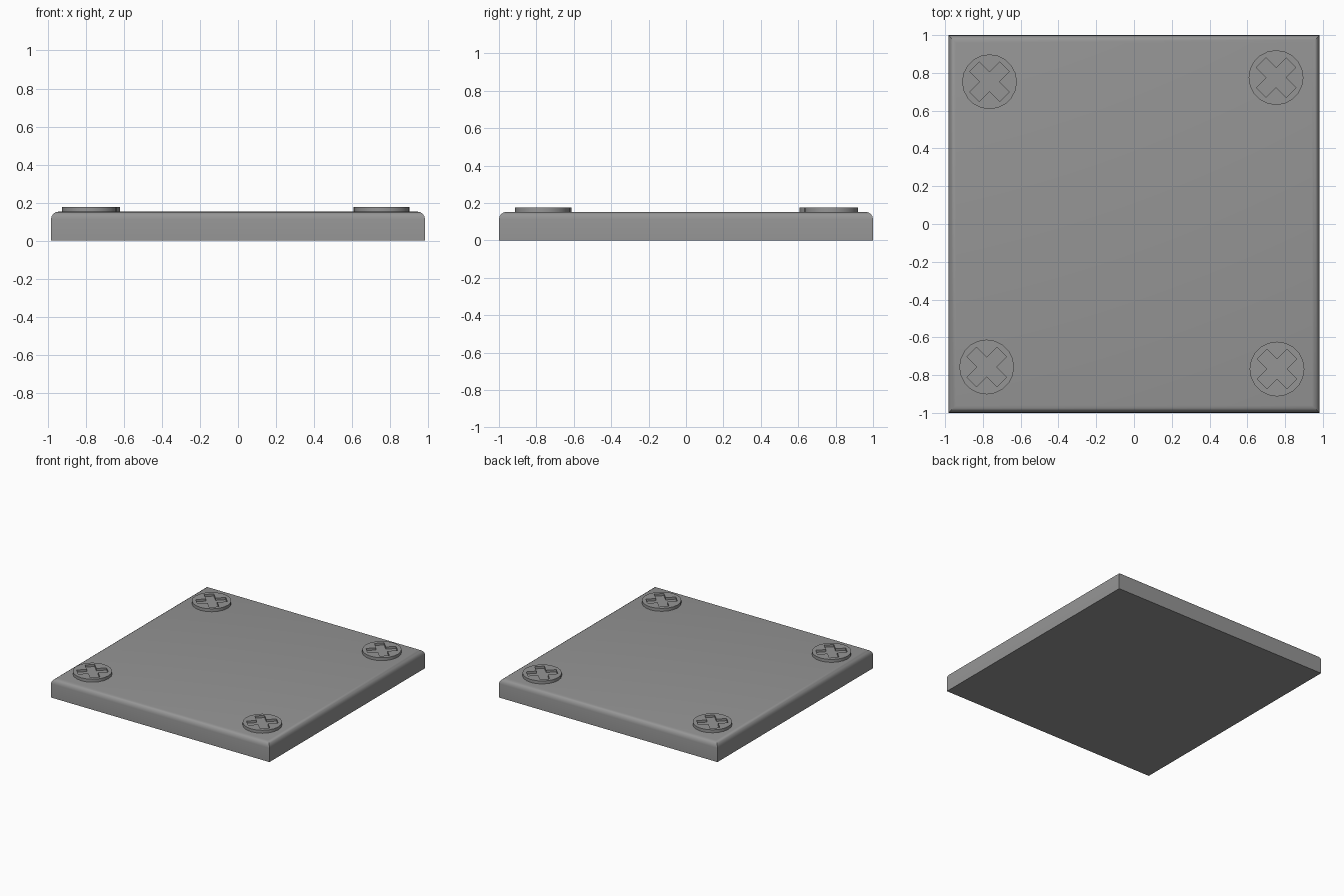
import bpy
import bmesh
import math

cube = bpy.data.objects.get("Cube")
if cube:
    bpy.data.objects.remove(cube)

GREY = (0.3, 0.3, 0.3, 1)
metal = bpy.data.materials.new("grey metal")
metal.use_nodes = True
metal.diffuse_color = GREY
metal.node_tree.nodes["Principled BSDF"].inputs["Base Color"].default_value = GREY


def make_object(name, bm):
    bmesh.ops.recalc_face_normals(bm, faces=bm.faces)
    mesh = bpy.data.meshes.new(name)
    bm.to_mesh(mesh)
    bm.free()
    mesh.materials.append(metal)
    obj = bpy.data.objects.new(name, mesh)
    bpy.context.collection.objects.link(obj)
    return obj


def smooth(obj, degrees):
    bpy.ops.object.select_all(action="DESELECT")
    obj.select_set(True)
    bpy.context.view_layer.objects.active = obj
    bpy.ops.object.shade_smooth_by_angle(angle=math.radians(degrees))


# Plate with rounded top edges and sharp upright corners
WIDTH, DEPTH, HEIGHT = 1.966, 2.0, 0.153
bm = bmesh.new()
bmesh.ops.create_cube(bm, size=1)
for v in bm.verts:
    v.co.x *= WIDTH
    v.co.y *= DEPTH
    v.co.z = (v.co.z + 0.5) * HEIGHT
top_edges = [e for e in bm.edges if all(v.co.z > 0.1 for v in e.verts)]
bmesh.ops.bevel(bm, geom=top_edges, offset=0.04, segments=4, profile=0.5,
                affect="EDGES")
smooth(make_object("plate", bm), 40)


# Screw head: a disc whose top has a sunken cross
RADIUS, TOP, SIDES = 0.145, 0.177, 20
ARM, HALF, SINK = 0.112, 0.036, 0.018


def screw_head(name, x, y):
    bm = bmesh.new()
    bmesh.ops.create_cone(bm, cap_ends=True, segments=SIDES, radius1=RADIUS,
                          radius2=RADIUS, depth=0.06)
    bmesh.ops.translate(bm, verts=bm.verts, vec=(x, y, TOP - 0.03))
    head = make_object(name, bm)

    # Cross-shaped cutter drawn as one outline and extruded
    bm = bmesh.new()
    outline = []
    for quarter in range(4):
        turn = math.pi / 4 + quarter * math.pi / 2
        c, s = math.cos(turn), math.sin(turn)
        for u, v in ((ARM, -HALF), (ARM, HALF), (HALF, HALF)):
            outline.append(bm.verts.new((x + u * c - v * s, y + u * s + v * c,
                                         TOP - SINK)))
    face = bm.faces.new(outline)
    raised = bmesh.ops.extrude_face_region(bm, geom=[face])["geom"]
    bmesh.ops.translate(bm, vec=(0, 0, 0.1),
                        verts=[g for g in raised if isinstance(g, bmesh.types.BMVert)])
    cutter = make_object(name + "_cutter", bm)
    cutter.hide_render = True

    cut = head.modifiers.new("cross slot", "BOOLEAN")
    cut.operation = "DIFFERENCE"
    cut.solver = "EXACT"
    cut.object = cutter
    bpy.ops.object.select_all(action="DESELECT")
    head.select_set(True)
    bpy.context.view_layer.objects.active = head
    bpy.ops.object.modifier_apply(modifier=cut.name)
    bpy.data.objects.remove(cutter)
    smooth(head, 30)


# One screw near each corner, slightly unevenly placed
screw_head("screw_back_right", -0.765, 0.753)
screw_head("screw_back_left", 0.752, 0.775)
screw_head("screw_front_right", -0.78, -0.757)
screw_head("screw_front_left", 0.757, -0.768)
